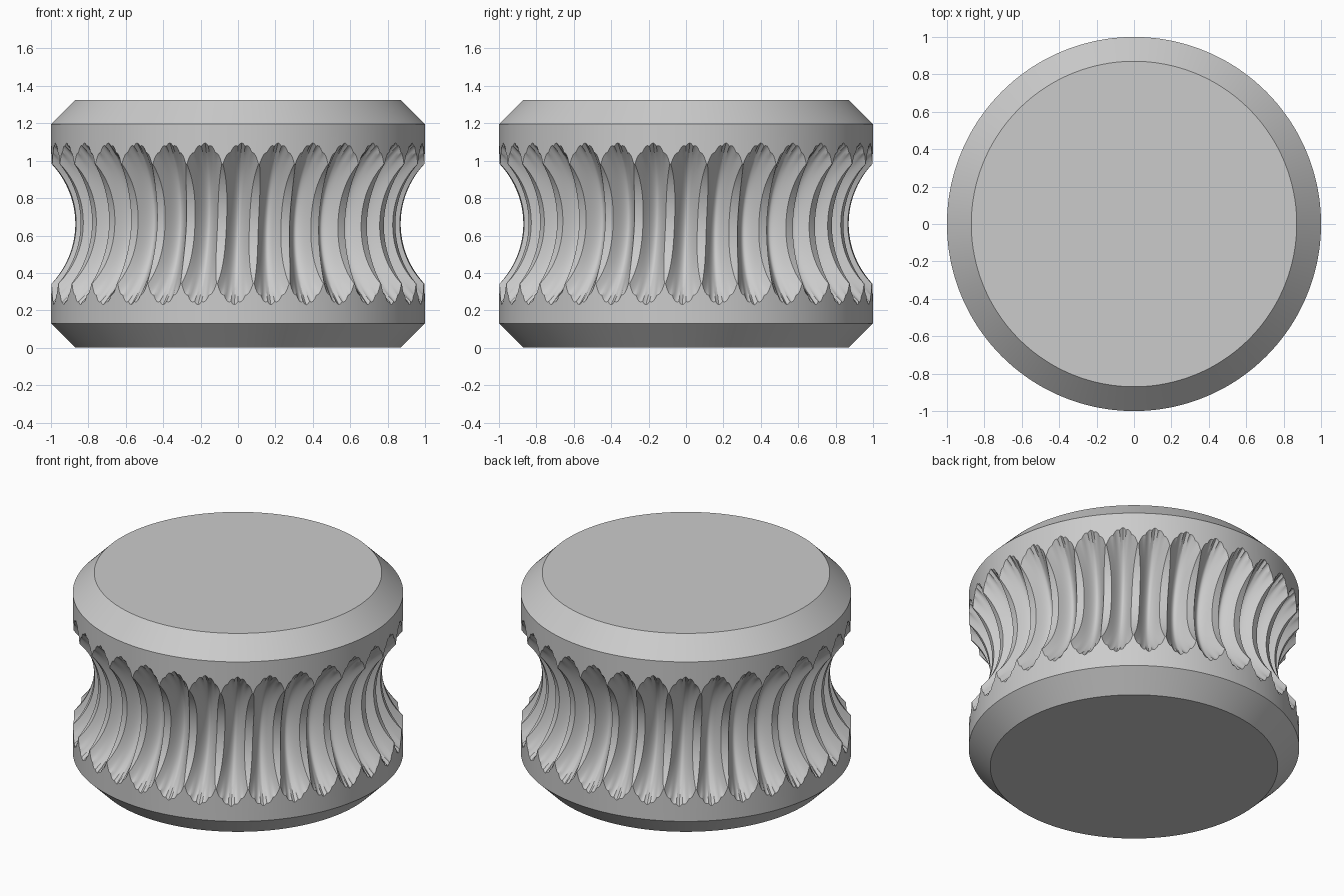
import bpy, bmesh, math

cube = bpy.data.objects.get("Cube")
if cube:
    bpy.data.objects.remove(cube)

# Overall sizes
HEIGHT, RADIUS, CHAMFER = 1.325, 1.0, 0.13
MID = HEIGHT / 2
TEETH, GAP_COLS, LAND_COLS, ROWS = 32, 20, 2, 40
THROAT = 1.336                      # radius of the throat arc's centre
CREST, DEPTH = 0.464, 0.074         # arc radius at tooth crests, tooth depth
TWIST = 0.045                       # helix angle per unit height
PITCH = 2 * math.pi / TEETH


def column(i):
    """Gap position (-1 to 1) and land position (0 to 1) for one column."""
    if i <= GAP_COLS:
        return 2 * i / GAP_COLS - 1, 0.0
    return 1.0, (i - GAP_COLS) / LAND_COLS


def arc_radius(t, s):
    """Throat arc radius, with small lobes near the ends of each gap."""
    lobe = abs(math.sin(2.5 * math.pi * (t + 1)))
    return CREST + DEPTH * (1 - abs(t) ** 1.8) + 0.010 * lobe * abs(s) ** 6


def tooth_point(tooth, i, s):
    """Angle, radius and height on the toothed throat; s runs -1 to 1."""
    t, land = column(i)
    end = math.sqrt(arc_radius(t, 1) ** 2 - (THROAT - RADIUS) ** 2)
    dz = end * s
    r = THROAT - math.sqrt(arc_radius(t, s) ** 2 - dz * dz)
    half = 0.72 + 0.25 * abs(s) ** 3          # gap widens towards the ends
    u = t * half + 2 * (1 - half) * land
    return (tooth + u / 2) * PITCH - math.pi / 2 + TWIST * dz, r, MID + dz


# Each column runs from bottom cap rim, over the teeth, to top cap rim
bm = bmesh.new()
columns = []
for tooth in range(TEETH):
    for i in range(GAP_COLS + LAND_COLS):
        path = [tooth_point(tooth, i, 2 * k / ROWS - 1) for k in range(ROWS + 1)]
        low, high = path[0][0], path[-1][0]
        path = ([(low, RADIUS - CHAMFER, 0), (low, RADIUS, CHAMFER)] + path +
                [(high, RADIUS, HEIGHT - CHAMFER), (high, RADIUS - CHAMFER, HEIGHT)])
        columns.append([bm.verts.new((r * math.cos(a), r * math.sin(a), z))
                        for a, r, z in path])

for a, b in zip(columns, columns[1:] + columns[:1]):
    for k in range(len(a) - 1):
        bm.faces.new((a[k], b[k], b[k + 1], a[k + 1]))

# Flat caps
bm.faces.new([c[-1] for c in columns])
bm.faces.new([c[0] for c in reversed(columns)])
bm.normal_update()

mesh = bpy.data.meshes.new("throated_gear_wheel")
bm.to_mesh(mesh)
bm.free()
wheel = bpy.data.objects.new("throated_gear_wheel", mesh)
bpy.context.collection.objects.link(wheel)

# Plain grey metal
grey = bpy.data.materials.new("plain grey")
grey.use_nodes = True
color = (0.6, 0.6, 0.6, 1)
grey.diffuse_color = color
grey.node_tree.nodes["Principled BSDF"].inputs["Base Color"].default_value = color
mesh.materials.append(grey)

bpy.context.view_layer.objects.active = wheel
wheel.select_set(True)
bpy.ops.object.shade_smooth_by_angle(angle=math.radians(25))
